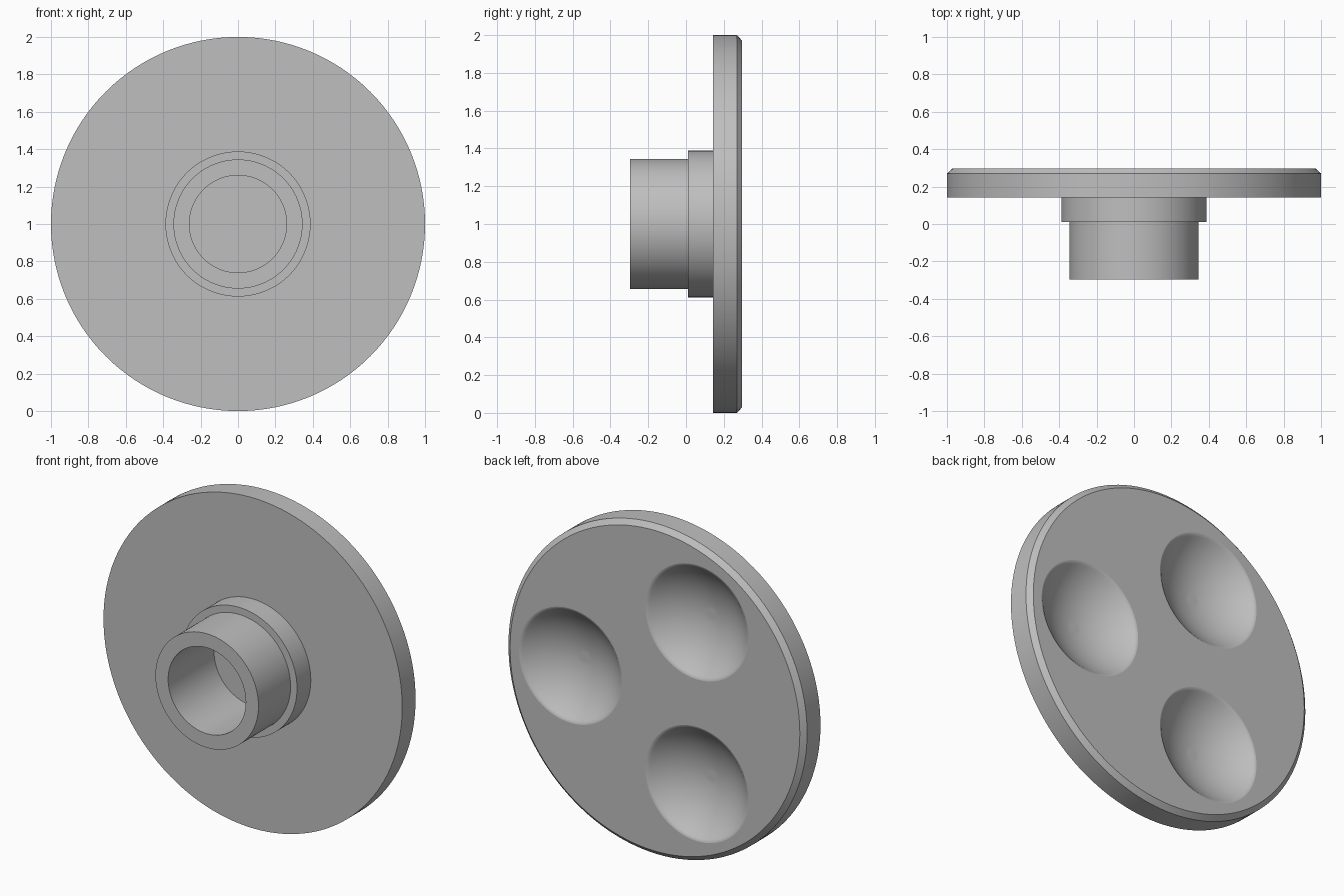
import bpy
import bmesh
from math import sin, cos, pi, radians

if "Cube" in bpy.data.objects:
    bpy.data.objects.remove(bpy.data.objects["Cube"], do_unlink=True)

SIDES = 128
FRONT, BACK = 0.142, 0.297      # faces of the disc along y

grey = bpy.data.materials.new("plain grey")
grey.use_nodes = True
grey.diffuse_color = (0.52, 0.52, 0.52, 1)
grey.node_tree.nodes["Principled BSDF"].inputs["Base Color"].default_value = grey.diffuse_color


def lathe(name, profile, cx=0, cz=1, capped=True, sides=SIDES):
    """Turn (radius, y) points around an axis parallel to y."""
    bm = bmesh.new()
    angles = [2 * pi * i / sides for i in range(sides)]
    rings = [[bm.verts.new((cx + r * cos(a), y, cz + r * sin(a))) for a in angles]
             for r, y in profile]
    for low, high in zip(rings, rings[1:]):
        for i in range(sides):
            j = (i + 1) % sides
            bm.faces.new((low[i], low[j], high[j], high[i]))
    if capped:
        bm.faces.new(rings[0])
        bm.faces.new(rings[-1])
    bmesh.ops.recalc_face_normals(bm, faces=bm.faces[:])
    mesh = bpy.data.meshes.new(name)
    bm.to_mesh(mesh)
    bm.free()
    mesh.materials.append(grey)
    obj = bpy.data.objects.new(name, mesh)
    bpy.context.collection.objects.link(obj)
    return obj


def activate(obj):
    bpy.ops.object.select_all(action='DESELECT')
    obj.select_set(True)
    bpy.context.view_layer.objects.active = obj


# Disc with a chamfered back rim
disc = lathe("disc", [(1, FRONT), (1, 0.27), (0.97, BACK)])

# Stepped hub: open tube standing on the front of the disc
hub = lathe("hub", [(0.26, FRONT), (0.26, -BACK), (0.345, -BACK), (0.345, 0.01),
                    (0.388, 0.01), (0.388, FRONT)], capped=False)
# The open tube needs its normals pointing away from the metal
hub_mesh = hub.data
if hub_mesh.polygons[0].normal.x * hub_mesh.polygons[0].center.x > 0:
    hub_mesh.flip_normals()

# Bowl profile: spherical floor, rounded lip, straight wall above the surface
slope, lip, rim = radians(43), 0.04, 0.355
edge = rim - lip * sin(slope)
ball = edge / sin(slope)
lip_y = BACK + 0.001 - lip
floor_mid = lip_y + lip * cos(slope) + ball * cos(slope)
bowl = [(ball * sin(slope * k / 14), floor_mid - ball * cos(slope * k / 14))
        for k in range(1, 15)]
bowl += [(rim - lip * sin(t), lip_y + lip * cos(t))
         for t in (slope * k / 6 for k in range(5, 0, -1))]
bowl.append((bowl[-1][0], BACK + 0.05))

# Three bowls cut into the back, evenly spaced
for k in range(3):
    turn = 2 * pi * k / 3
    cutter = lathe("bowl_cutter", bowl, 0.565 * cos(turn), 1 + 0.565 * sin(turn), sides=64)
    cutter.hide_render = True
    cut = disc.modifiers.new("bowl", 'BOOLEAN')
    cut.operation, cut.solver, cut.object = 'DIFFERENCE', 'EXACT', cutter
    activate(disc)
    bpy.ops.object.modifier_apply(modifier=cut.name)
    bpy.data.objects.remove(cutter, do_unlink=True)

# Smooth shading with crisp turned edges
for part in (disc, hub):
    activate(part)
    bpy.ops.object.shade_smooth_by_angle(angle=radians(30))
weighted = disc.modifiers.new("flat back", 'WEIGHTED_NORMAL')
weighted.keep_sharp = True
